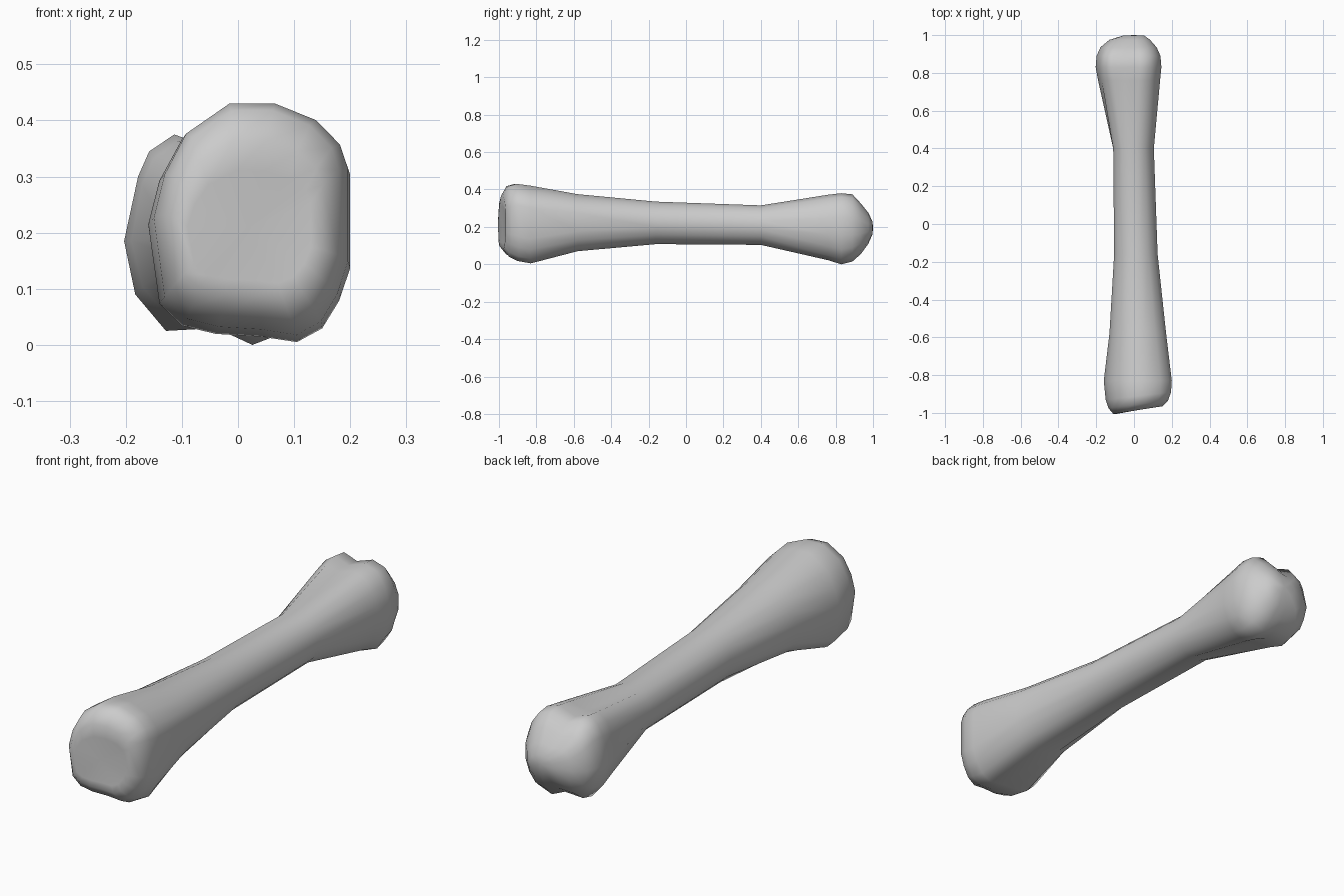
import bpy, bmesh, math

if "Cube" in bpy.data.objects:
    bpy.data.objects.remove(bpy.data.objects["Cube"])

# Outlines of the two knuckles (x, z), clockwise from the top
FRONT = [(-.02, .43), (.065, .43), (.14, .40), (.185, .355), (.2, .31), (.2, .14),
         (.18, .08), (.15, .03), (.105, .005), (.04, .015), (-.04, .02), (-.10, .035),
         (-.14, .075), (-.16, .22), (-.14, .30), (-.10, .375)]
BACK = [(-.05, .352), (.03, .38), (.09, .36), (.125, .31), (.145, .25), (.145, .15),
        (.125, .08), (.09, .025), (.025, 0), (-.04, .03), (-.13, .025), (-.185, .09),
        (-.205, .185), (-.18, .30), (-.16, .345), (-.115, .375)]
ROUND = [(math.sin(math.radians(22.5 * i - 11.25)),
          math.cos(math.radians(22.5 * i - 11.25))) for i in range(16)]


def normalise(points):
    """Scale an outline to the range 0..1 on both axes."""
    xs, zs = zip(*points)
    return [((x - min(xs)) / (max(xs) - min(xs)), (z - min(zs)) / (max(zs) - min(zs)))
            for x, z in points]


F, B, R = normalise(FRONT), normalise(BACK), normalise(ROUND)

# Stations: y, x range, z range, outline, share of that outline over a round one
STATIONS = [
    (-.985, -.09, .13, .11, .31, F, 1),
    (-.985, -.11, .15, .08, .365, F, 1),
    (-.955, -.135, .18, .04, .418, F, 1),
    (-.91, -.15, .196, .018, .43, F, 1),
    (-.83, -.16, .20, .005, .42, F, 1),
    (-.58, -.13, .17, .07, .375, F, .6),
    (-.16, -.105, .125, .108, .335, R, 1),
    (.40, -.11, .105, .104, .315, R, 1),
    (.76, -.19, .138, .022, .372, B, .8),
    (.83, -.203, .145, 0, .38, B, 1),
    (.89, -.198, .14, .015, .374, B, 1),
    (.935, -.178, .12, .055, .325, B, 1),
    (.975, -.13, .085, .11, .275, B, .8),
    (.997, -.06, .055, .16, .23, B, .5),
]

# Bone: loft the stations from front to back
bm = bmesh.new()
rings = []
for y, x0, x1, z0, z1, outline, share in STATIONS:
    ring = []
    for (u, w), (ru, rw) in zip(outline, R):
        u, w = ru + (u - ru) * share, rw + (w - rw) * share
        # the front face leans forward on its left side
        lean = .04 * (u - .5) if y < -.9 else 0
        ring.append(bm.verts.new((x0 + (x1 - x0) * u, y + lean, z0 + (z1 - z0) * w)))
    rings.append(ring)
for a, b in zip(rings, rings[1:]):
    for i in range(16):
        j = (i + 1) % 16
        bm.faces.new((a[i], a[j], b[j], b[i]))

# End caps
for ring, tip in ((rings[0], (.02, -.98, .21)), (rings[-1], (0, 1, .195))):
    c = bm.verts.new(tip)
    for i in range(16):
        bm.faces.new((ring[i], ring[(i + 1) % 16], c))
bmesh.ops.recalc_face_normals(bm, faces=bm.faces)
for f in bm.faces:
    f.smooth = True

mesh = bpy.data.meshes.new("bone")
bm.to_mesh(mesh)
bm.free()
bone = bpy.data.objects.new("bone", mesh)
bpy.context.collection.objects.link(bone)
